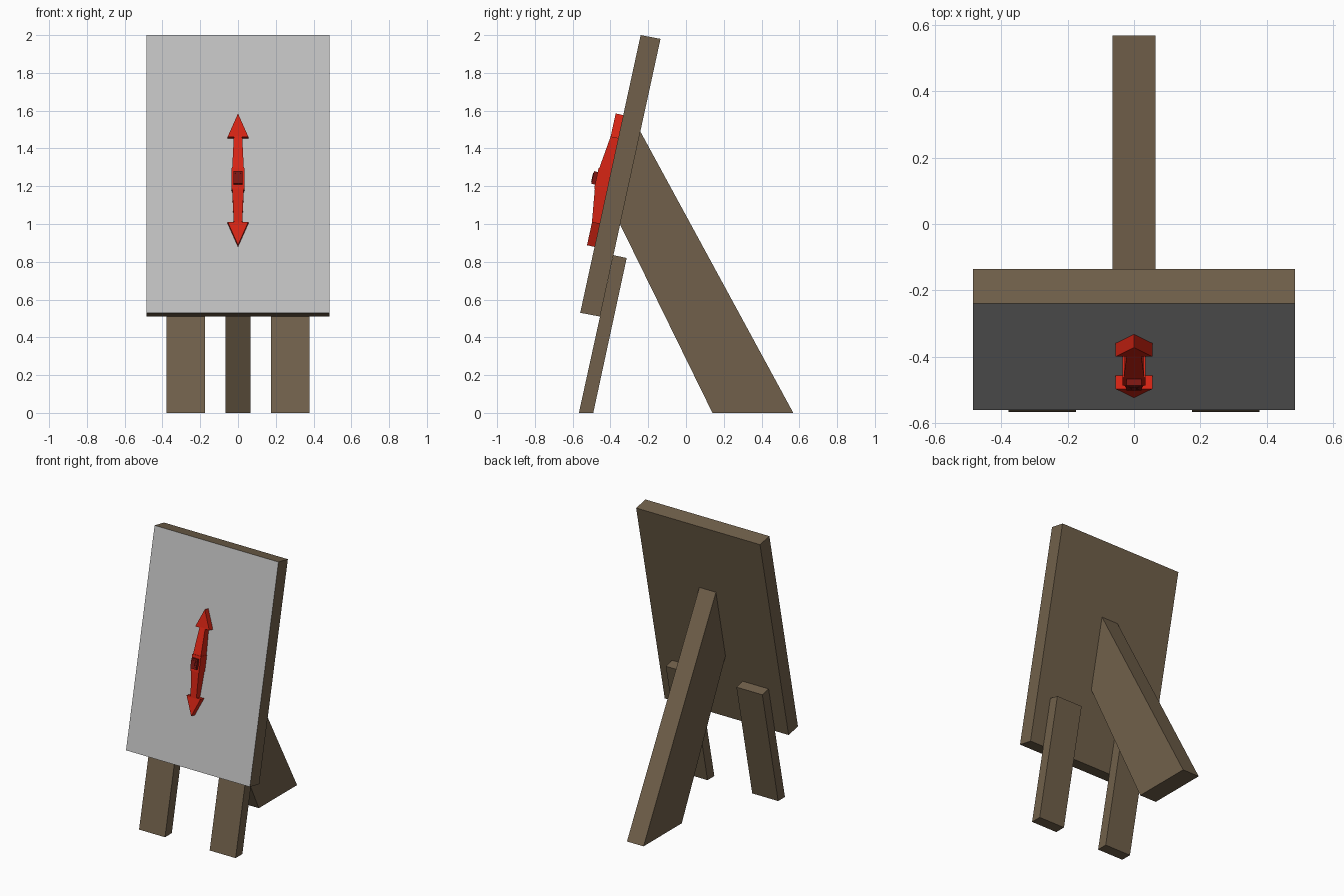
import bpy, bmesh, math
from mathutils import Vector

if "Cube" in bpy.data.objects:
    bpy.data.objects.remove(bpy.data.objects["Cube"])

def material(name, rgb):
    m = bpy.data.materials.new(name)
    m.diffuse_color = (*rgb, 1)
    m.use_nodes = True
    m.node_tree.nodes["Principled BSDF"].inputs["Base Color"].default_value = m.diffuse_color
    return m

wood = material("brown wood", (0.165, 0.118, 0.070))
grey = material("light grey", (0.53, 0.53, 0.53))
red = material("red", (0.68, 0.018, 0.007))
dark_red = material("dark red", (0.20, 0.008, 0.006))

def loft(name, a, b, *mats):
    """Solid between two matching point loops."""
    me = bpy.data.meshes.new(name)
    bm = bmesh.new()
    va, vb = [bm.verts.new(p) for p in a], [bm.verts.new(p) for p in b]
    bm.faces.new(va)
    bm.faces.new(vb)
    for i in range(len(a)):
        j = (i + 1) % len(a)
        bm.faces.new((va[i], va[j], vb[j], vb[i]))
    bmesh.ops.recalc_face_normals(bm, faces=bm.faces)
    bm.to_mesh(me)
    bm.free()
    for m in mats:
        me.materials.append(m)
    ob = bpy.data.objects.new(name, me)
    bpy.context.collection.objects.link(ob)
    return ob

def side_profile(name, yz, x0, x1, *mats):
    return loft(name, [(x0, y, z) for y, z in yz], [(x1, y, z) for y, z in yz], *mats)

# Leaning board with a grey front face
board = side_profile("board", [(-0.56, 0.53), (-0.455, 0.51), (-0.135, 1.98), (-0.24, 2.0)],
                     -0.485, 0.485, wood, grey)
for f in board.data.polygons:
    f.material_index = 1 if f.normal.y < -0.7 else 0

# Two front legs and the rear strut
for s, side in ((-1, "left"), (1, "right")):
    side_profile(side + "_front_leg", [(-0.567, 0), (-0.491, 0), (-0.314, 0.82), (-0.384, 0.835)],
                 s * 0.175, s * 0.378, wood)
side_profile("rear_strut", [(0.14, 0), (0.568, 0), (-0.242, 1.49), (-0.35, 1.0)],
             -0.065, 0.065, wood)

# Board-face frame: x across, u up the slope from the bow centre, w outward
t = math.atan(0.32 / 1.47)
up = Vector((0, math.sin(t), math.cos(t)))
out = Vector((0, -math.cos(t), math.sin(t)))
centre = Vector((0, -0.56, 0.53)) + up * 0.714

def on_board(x, u, w):
    return centre + Vector((x, 0, 0)) + up * u + out * w

def plate(name, xu, w0, w1, mat):
    return loft(name, [on_board(x, u, w0) for x, u in xu],
                [on_board(x, u, w1) for x, u in xu], mat)

def rect(hx, hu):
    return [(-hx, -hu), (hx, -hu), (hx, hu), (-hx, hu)]

# Double-ended pointer: arrow heads and shafts rising to the middle
for s, end in ((1, "upper"), (-1, "lower")):
    plate(end + "_arrow_head", [(-0.055, s * 0.23), (0.055, s * 0.23), (0, s * 0.357)],
          0, 0.041, red)
    rings = [[on_board(x, s * u, w) for x, w in ((-h, 0), (h, 0), (h, top), (-h, top))]
             for u, h, top in ((0.235, 0.022, 0.041), (0.05, 0.031, 0.065))]
    loft(end + "_shaft", *rings, red)

# Central hub, knob and hourglass inlay
plate("hub", rect(0.034, 0.055), 0, 0.068, red)
plate("knob", rect(0.023, 0.034), 0.06, 0.088, dark_red)
plate("knob_inlay", [(-0.015, -0.024), (0.015, -0.024), (0.007, 0), (0.015, 0.024),
                     (-0.015, 0.024), (-0.007, 0)], 0.085, 0.091, dark_red)
